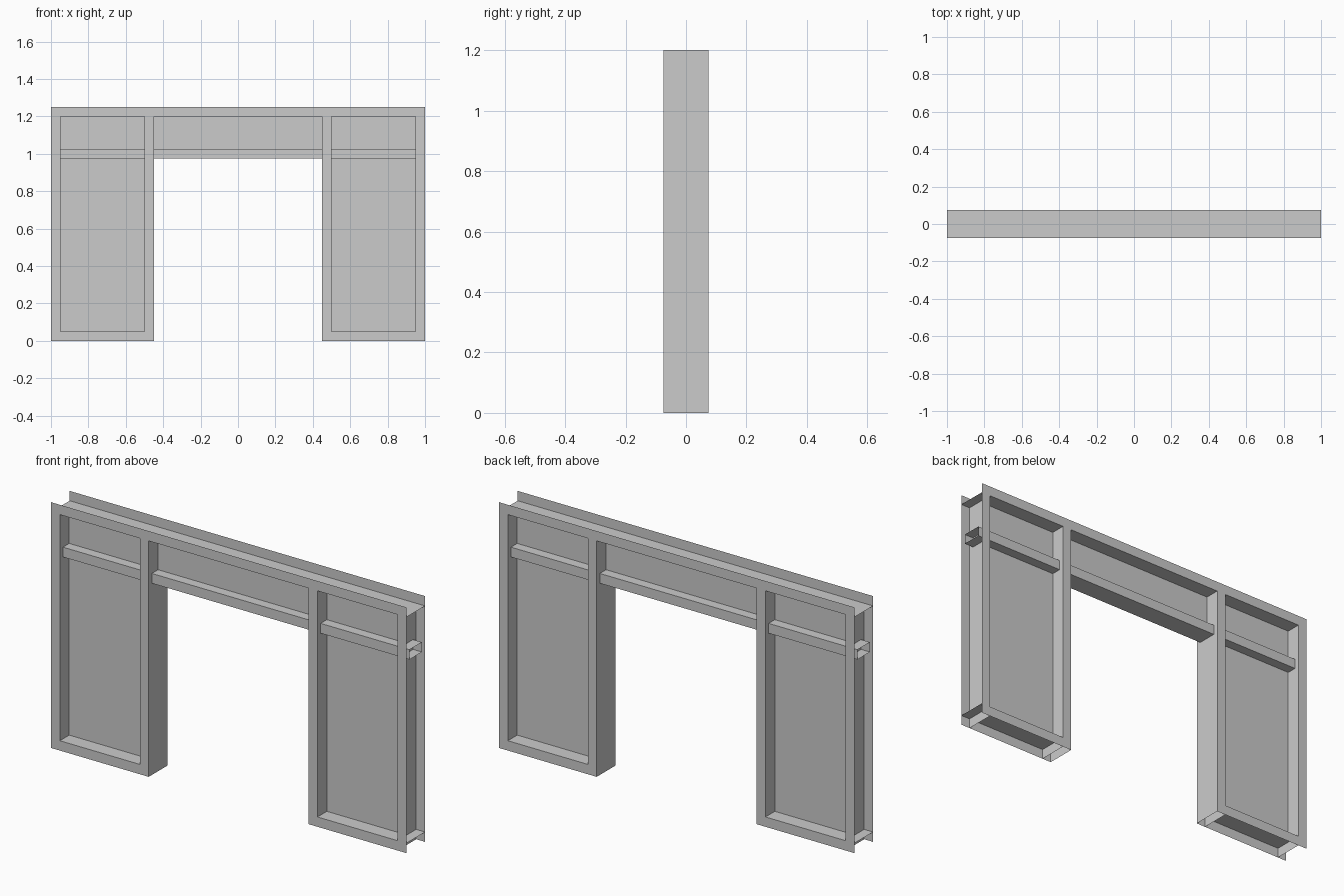
import bpy

if "Cube" in bpy.data.objects:
    bpy.data.objects.remove(bpy.data.objects["Cube"])

D = 0.075                      # half depth of the frame
RY, RZ0, RZ1 = 0.05, 0.975, 1.025  # rail half depth and height range
XS = [-1, -0.95, -0.5, -0.45, 0.45, 0.5, 0.95, 1]
ZS = [0, 0.05, 1.2, 1.25]


def make(name, quads):
    """Build one sheet-metal object from a list of quads, sharing corners."""
    index, faces = {}, []
    for q in quads:
        faces.append([index.setdefault(tuple(p), len(index)) for p in q])
    mesh = bpy.data.meshes.new(name)
    mesh.from_pydata(list(index), [], faces)
    obj = bpy.data.objects.new(name, mesh)
    bpy.context.collection.objects.link(obj)
    return obj


def face_y(x0, x1, z0, z1, y):
    return [(x0, y, z0), (x1, y, z0), (x1, y, z1), (x0, y, z1)]


def face_x(x, z0, z1, d=D):
    return [(x, -d, z0), (x, d, z0), (x, d, z1), (x, -d, z1)]


def face_z(x0, x1, z, d=D):
    return [(x0, -d, z), (x1, -d, z), (x1, d, z), (x0, d, z)]


# Front and back flange plates: grid cells that belong to the outline
def flange(name, y):
    cells = []
    for i in range(7):
        for j in range(3):
            top = j == 2
            post = i in (0, 2, 4, 6)
            foot = j == 0 and i in (1, 5)
            if top or (post and i != 4 or i == 4 and top) or foot:
                if i == 3 and not top:
                    continue
                cells.append((i, j))
    # inner posts and outer posts are columns 0, 2, 4, 6
    return make(name, [face_y(XS[i], XS[i + 1], ZS[j], ZS[j + 1], y)
                       for i, j in sorted(set(cells) | {(4, 0), (4, 1)})])


flange("front_flange", -D)
flange("back_flange", D)

# Header web along the top channel
make("header_web", [face_z(-1, 1, 1.2)])

# Post walls and foot webs on both sides
for side, s in (("left", -1), ("right", 1)):
    make(side + "_outer_post_web", [face_x(s * 0.95, 0, 1.2)])
    make(side + "_inner_post_walls", [face_x(s * x, 0, 1.2) for x in (0.45, 0.5)])
    make(side + "_foot_web", [face_z(*sorted((s * 0.45, s)), 0.05)])
    # Thin infill panel in the middle of the depth
    make(side + "_panel", [face_y(*sorted((s * 0.5, s * 0.95)), 0.05, 1.2, 0)])

# Panel above the opening
make("header_panel", [face_y(-0.45, 0.45, RZ1, 1.2, 0)])

# Hollow cross rail, open at both ends
make("cross_rail", [
    face_y(-1, 1, RZ0, RZ1, -RY), face_y(-1, 1, RZ0, RZ1, RY),
    face_z(-1, 1, RZ0, RY), face_z(-1, 1, RZ1, RY)])
